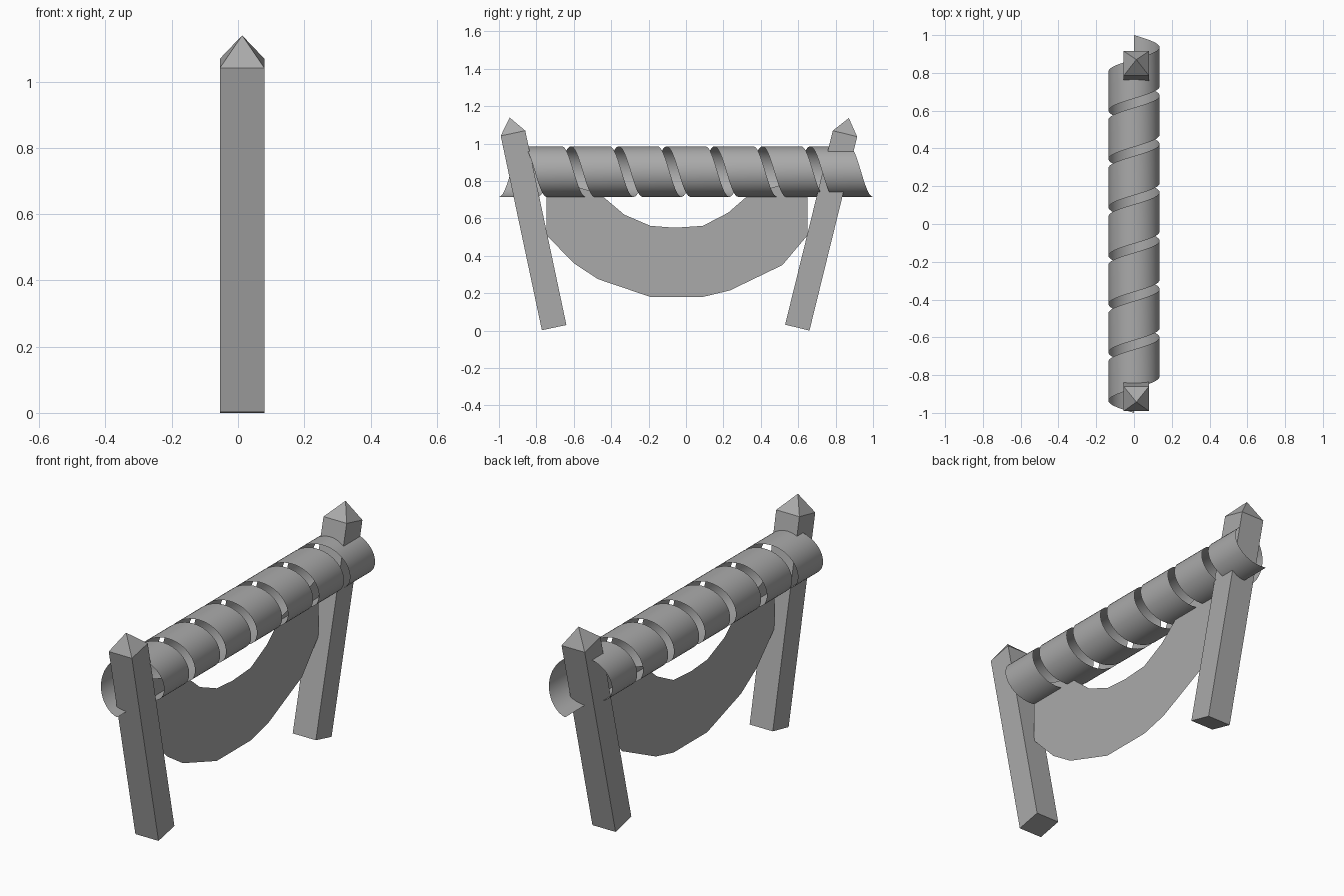
import bpy, bmesh, math
from mathutils import Vector

if "Cube" in bpy.data.objects:
    bpy.data.objects.remove(bpy.data.objects["Cube"])

grey = bpy.data.materials.new("plain grey")
grey.use_nodes = True
colour = (0.4, 0.4, 0.4, 1)
grey.diffuse_color = colour
grey.node_tree.nodes["Principled BSDF"].inputs["Base Color"].default_value = colour


def finish(name, bm, recalc=True):
    if recalc:
        bmesh.ops.recalc_face_normals(bm, faces=bm.faces)
    mesh = bpy.data.meshes.new(name)
    bm.to_mesh(mesh)
    bm.free()
    mesh.materials.append(grey)
    obj = bpy.data.objects.new(name, mesh)
    bpy.context.collection.objects.link(obj)
    return obj


# Leaning square post with a pointed cap
def post(name, foot, head):
    foot, head = Vector(foot), Vector(head)
    axis = (head - foot).normalized()
    across = Vector((1, 0, 0))
    depth = axis.cross(across)
    half = 0.067
    bm = bmesh.new()
    rings = []
    for centre in (foot, head):
        rings.append([bm.verts.new(centre + half * (a * across + b * depth))
                      for a, b in ((-1, -1), (1, -1), (1, 1), (-1, 1))])
    tip = bm.verts.new(head + axis * 0.086)
    bm.faces.new(rings[0])
    for i in range(4):
        j = (i + 1) % 4
        bm.faces.new((rings[0][i], rings[0][j], rings[1][j], rings[1][i]))
        bm.faces.new((rings[1][i], rings[1][j], tip))
    finish(name, bm)


post("front_post", (0.0125, -0.705, 0.016), (0.0125, -0.925, 1.055))
post("back_post", (0.0125, 0.595, 0.016), (0.0125, 0.85, 1.053))

# Hollow bar wound from one open spiral ribbon
radius, height, pitch, width = 0.135, 0.85, 0.256, 0.208
turns, steps = 7, 48
bm = bmesh.new()
last = None
for i in range(turns * steps + 1):
    angle = math.tau * i / steps
    y = -1 + pitch * i / steps
    x, z = -radius * math.sin(angle), height - radius * math.cos(angle)
    pair = [bm.verts.new((x, y, z)), bm.verts.new((x, y + width, z))]
    if last:
        face = bm.faces.new((last[0], last[1], pair[1], pair[0]))
        face.smooth = True
        face.normal_update()
        centre = face.calc_center_median()
        if face.normal.dot(Vector((centre.x, 0, centre.z - height))) < 0:
            face.normal_flip()
    last = pair
finish("spiral_bar", bm, recalc=False)

# Flat hanging crescent sheet
outer = [(-0.745, 0.82), (-0.745, 0.51), (-0.6, 0.36), (-0.47, 0.275),
         (-0.19, 0.18), (0.09, 0.18), (0.235, 0.215), (0.515, 0.35),
         (0.65, 0.51), (0.65, 0.82)]
inner = [(0.34, 0.73), (0.225, 0.63), (0.09, 0.56), (-0.06, 0.55),
         (-0.19, 0.56), (-0.33, 0.62), (-0.46, 0.73)]
bm = bmesh.new()
bm.faces.new([bm.verts.new((0.01, y, z)) for y, z in outer + inner])
finish("hanging_crescent", bm, recalc=False)
